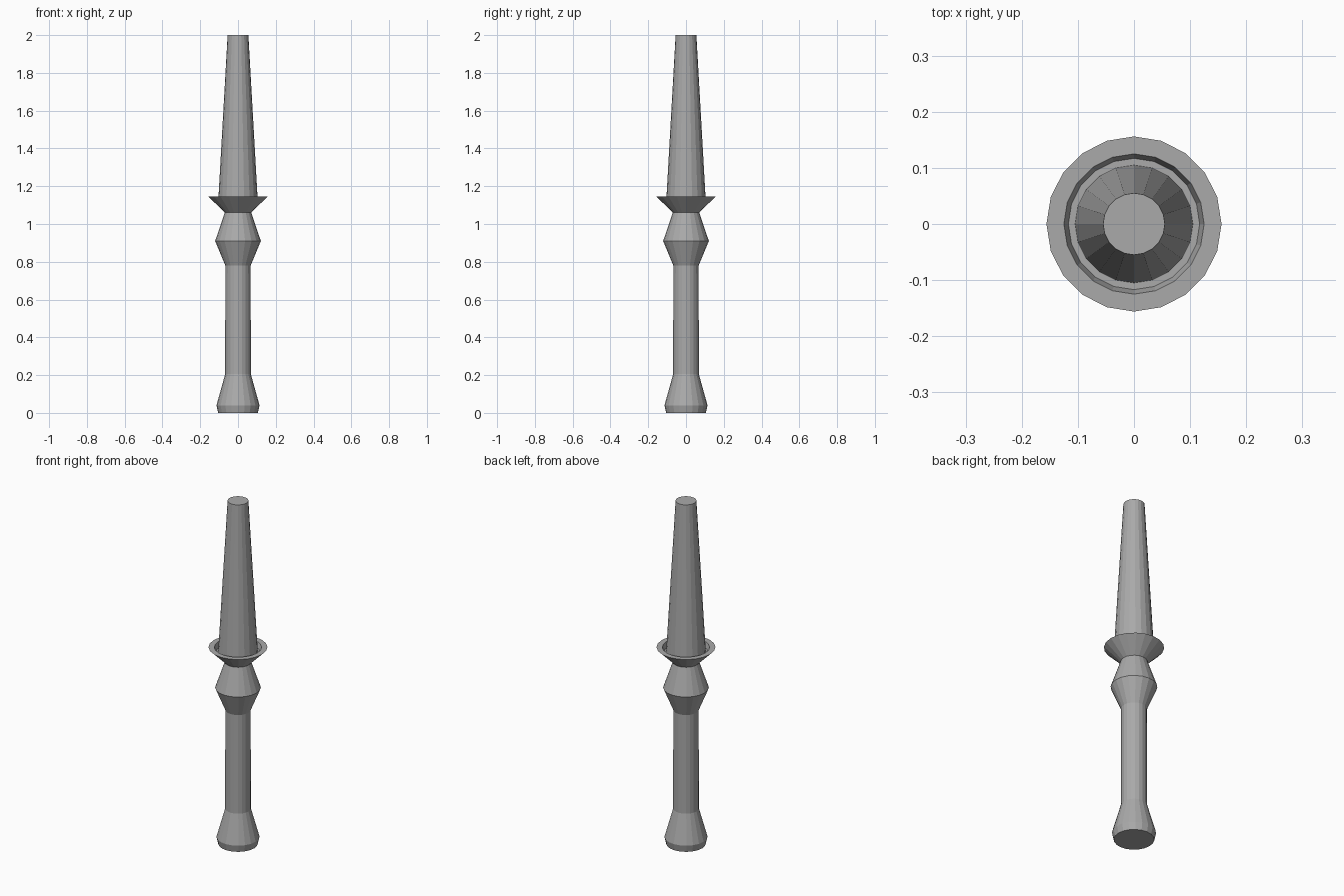
import bpy
import bmesh
from math import pi
from mathutils import Matrix, Vector

cube = bpy.data.objects.get("Cube")
if cube:
    bpy.data.objects.remove(cube, do_unlink=True)

SIDES = 20

grey = bpy.data.materials.new("plain_grey")
grey.use_nodes = True
grey.diffuse_color = (0.4, 0.4, 0.4, 1)
grey.node_tree.nodes["Principled BSDF"].inputs["Base Color"].default_value = grey.diffuse_color


def lathe(name, profile):
    """Spin a (radius, height) profile around the z axis."""
    bm = bmesh.new()
    verts = [bm.verts.new((r, 0, z)) for r, z in profile]
    edges = [bm.edges.new(pair) for pair in zip(verts, verts[1:])]
    bmesh.ops.spin(bm, geom=verts + edges, cent=(0, 0, 0), axis=(0, 0, 1),
                   angle=2 * pi, steps=SIDES, use_duplicate=False)
    bmesh.ops.remove_doubles(bm, verts=bm.verts, dist=0.0005)
    bmesh.ops.holes_fill(bm, edges=[e for e in bm.edges if e.is_boundary], sides=0)
    bmesh.ops.recalc_face_normals(bm, faces=bm.faces)
    mesh = bpy.data.meshes.new(name)
    bm.to_mesh(mesh)
    bm.free()
    mesh.materials.append(grey)
    obj = bpy.data.objects.new(name, mesh)
    bpy.context.collection.objects.link(obj)
    return obj


# One continuous turned body: pommel, grip, bulge, flared cup and tapered shaft
lathe("turned_staff", [
    (0.105, 0), (0.114, 0.04),        # pommel
    (0.068, 0.205), (0.067, 0.78),    # grip
    (0.121, 0.91), (0.07, 1.06),      # bulge and neck
    (0.156, 1.145), (0.125, 1.145),   # cup rim
    (0.117, 1.115), (0.105, 1.115),   # groove inside the cup
    (0.055, 2),                       # tapered shaft
])
